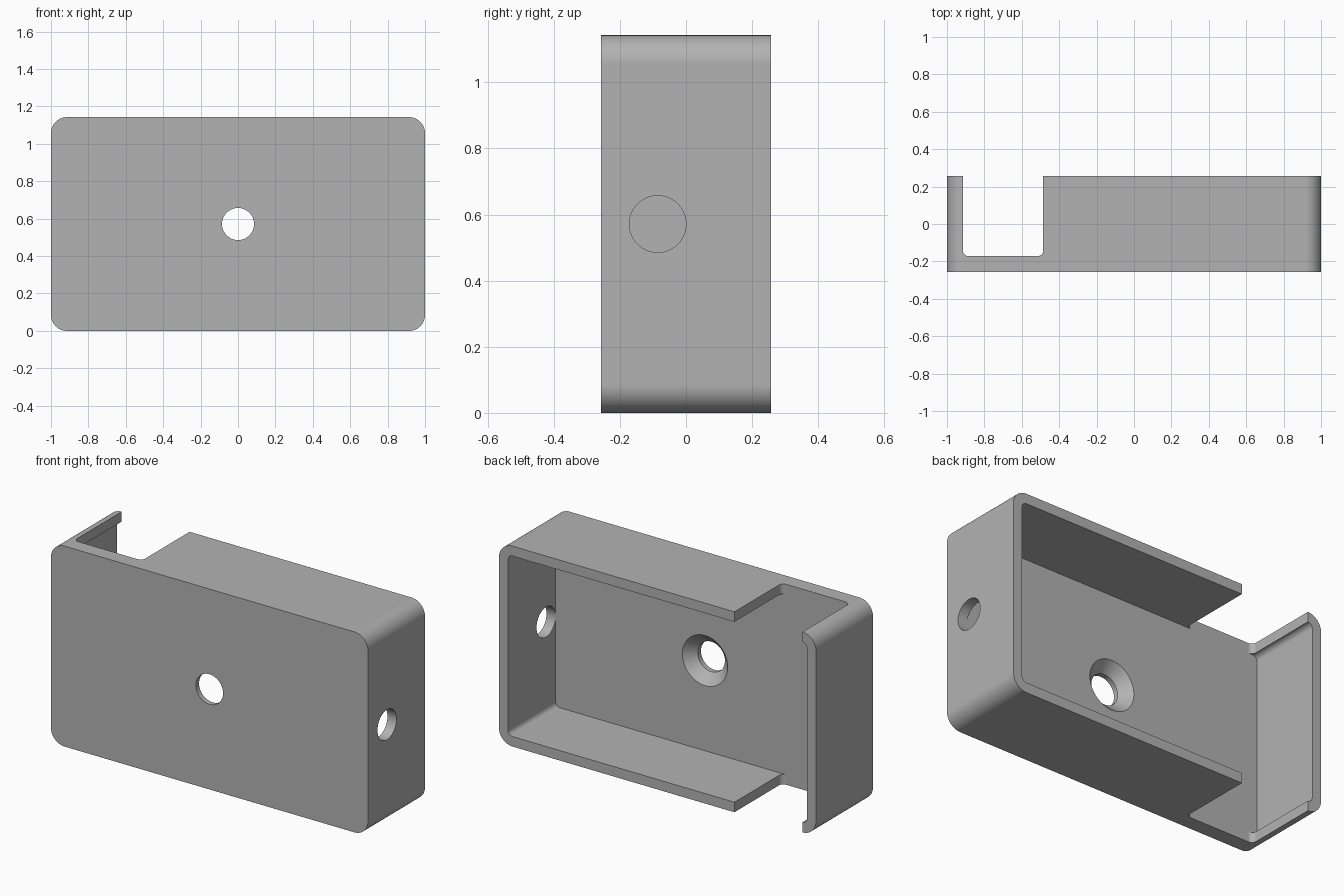
import bpy
import bmesh
from math import pi, cos, sin, radians
from mathutils import Matrix, Vector

if "Cube" in bpy.data.objects:
    bpy.data.objects.remove(bpy.data.objects["Cube"], do_unlink=True)

U = 2 / 70                      # one design unit: the case is 70 x 18 x 40
W, D, H = 70 * U, 18 * U, 40 * U
WALL, FLOOR, R = 2 * U, 3 * U, 3 * U
BACK, FRONT, MID = D / 2, -D / 2, H / 2
INNER = FRONT + FLOOR           # inside face of the front plate

grey = bpy.data.materials.new("plain grey")
grey.use_nodes = True
grey.diffuse_color = (0.45, 0.45, 0.45, 1)
grey.node_tree.nodes["Principled BSDF"].inputs["Base Color"].default_value = grey.diffuse_color


def rounded_rect(u0, u1, v0, v1, r, steps=12):
    """Counter-clockwise outline of a rectangle with round corners."""
    corners = ((u1 - r, v1 - r), (u0 + r, v1 - r), (u0 + r, v0 + r), (u1 - r, v0 + r))
    return [(cu + r * cos((q + i / steps) * pi / 2), cv + r * sin((q + i / steps) * pi / 2))
            for q, (cu, cv) in enumerate(corners) for i in range(steps + 1)]


def finish(name, bm):
    bmesh.ops.recalc_face_normals(bm, faces=bm.faces)
    mesh = bpy.data.meshes.new(name)
    bm.to_mesh(mesh)
    bm.free()
    mesh.materials.append(grey)
    obj = bpy.data.objects.new(name, mesh)
    bpy.context.collection.objects.link(obj)
    return obj


def prism(name, points, sweep):
    """Extrude a closed 3D outline along a vector."""
    bm = bmesh.new()
    face = bm.faces.new([bm.verts.new(p) for p in points])
    new = bmesh.ops.extrude_face_region(bm, geom=[face])["geom"]
    bmesh.ops.translate(bm, vec=Vector(sweep),
                        verts=[g for g in new if isinstance(g, bmesh.types.BMVert)])
    return finish(name, bm)


def cone(name, centre, axis, r1, r2, depth):
    """Cone or cylinder centred on a point, r1 at the start of the axis."""
    bm = bmesh.new()
    turn = Vector((0, 0, 1)).rotation_difference(Vector(axis)).to_matrix().to_4x4()
    bmesh.ops.create_cone(bm, cap_ends=True, segments=64, radius1=r1, radius2=r2,
                          depth=depth, matrix=Matrix.Translation(centre) @ turn)
    return finish(name, bm)


# Outer shell with rounded upright corners
case = prism("case", [(x, FRONT, z) for x, z in rounded_rect(-W / 2, W / 2, 0, H, R)], (0, D, 0))

# Cavity open at the back
inside = rounded_rect(-W / 2 + WALL, W / 2 - WALL, WALL, H - WALL, R - WALL)
cavity = prism("cavity_cutter", [(x, INNER, z) for x, z in inside], (0, D, 0))

# Slot across the upper and lower walls, with rounded floor corners
slot_outline = rounded_rect(-W / 2 + 3 * U, -W / 2 + 18 * U, INNER, BACK + 4 * U, U)
slot = prism("slot_cutter", [(x, y, -U) for x, y in slot_outline], (0, 0, H + 2 * U))

# Screw hole with a countersink on the inside, and a cable hole in the left wall
screw = cone("screw_hole_cutter", (0, FRONT, MID), (0, 1, 0), 3 * U, 3 * U, 10 * U)
sink = cone("countersink_cutter", (0, INNER - U / 2, MID), (0, 1, 0), 3 * U, 6 * U, 3 * U)
cable = cone("cable_hole_cutter", (W / 2 - U, INNER + 3 * U, MID), (1, 0, 0), 3 * U, 3 * U, 6 * U)

bpy.ops.object.select_all(action="DESELECT")
bpy.context.view_layer.objects.active = case
case.select_set(True)
for cutter in (cavity, slot, screw, sink, cable):
    mod = case.modifiers.new(cutter.name, "BOOLEAN")
    mod.operation, mod.solver, mod.object = "DIFFERENCE", "EXACT", cutter
    bpy.ops.object.modifier_apply(modifier=mod.name)
    bpy.data.objects.remove(cutter, do_unlink=True)

# Smooth curves, crisp edges
bpy.ops.object.shade_smooth_by_angle(angle=radians(30))
weighted = case.modifiers.new("flat_faces", "WEIGHTED_NORMAL")
weighted.keep_sharp = True
